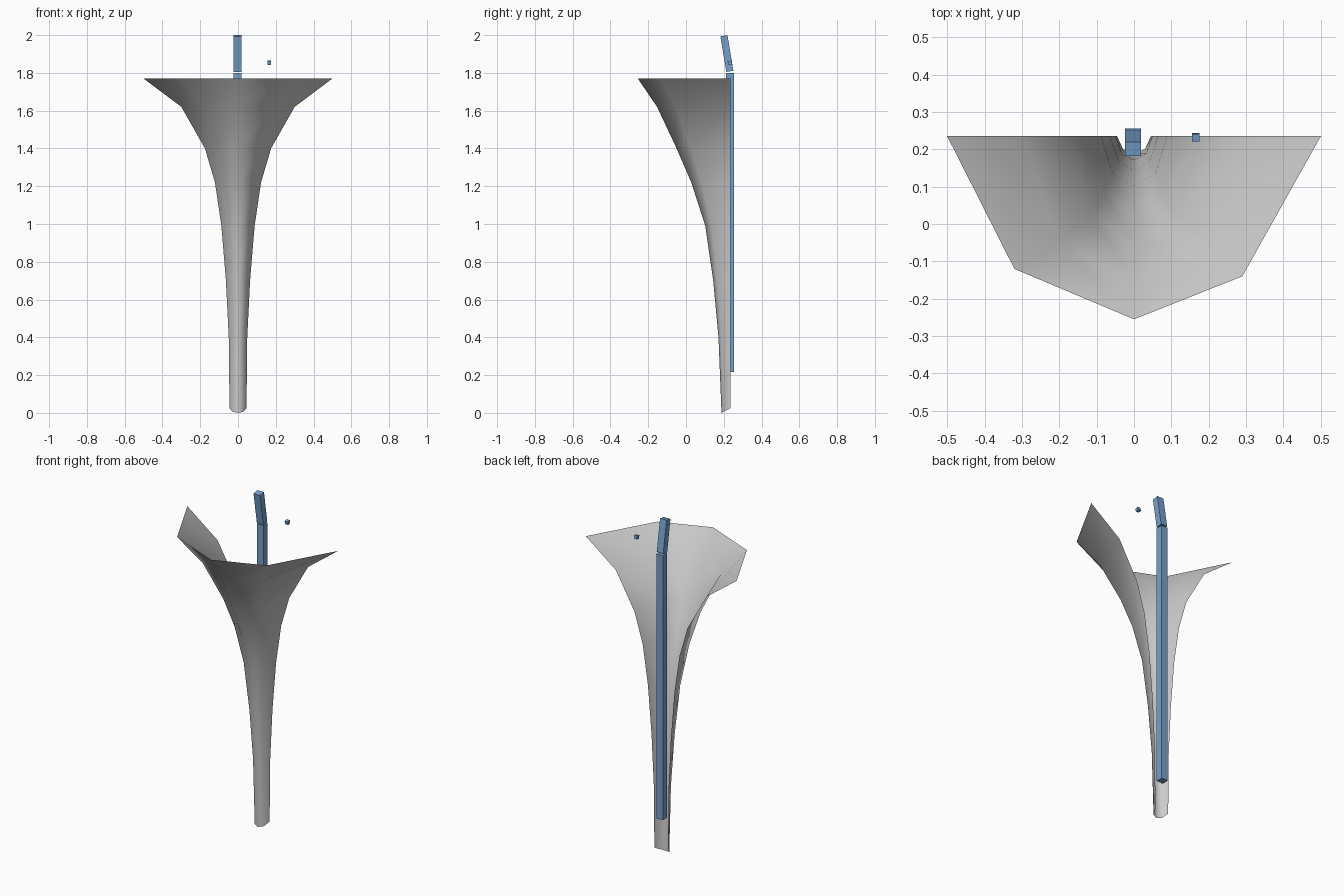
import bpy, bmesh, math
from mathutils import Matrix

if "Cube" in bpy.data.objects:
    bpy.data.objects.remove(bpy.data.objects["Cube"])


def material(name, rgb):
    m = bpy.data.materials.new(name)
    m.diffuse_color = (*rgb, 1)
    m.use_nodes = True
    m.node_tree.nodes["Principled BSDF"].inputs["Base Color"].default_value = m.diffuse_color
    return m


GREY = material("light grey", (0.60, 0.60, 0.60))
BLUE = material("steel blue", (0.18, 0.35, 0.60))


def finish(bm, name, mat, smooth=False):
    me = bpy.data.meshes.new(name)
    bm.to_mesh(me)
    bm.free()
    me.materials.append(mat)
    for p in me.polygons:
        p.use_smooth = smooth
    ob = bpy.data.objects.new(name, me)
    bpy.context.collection.objects.link(ob)
    return ob


def box(name, center, size, tilt=0):
    bm = bmesh.new()
    m = (Matrix.Translation(center) @ Matrix.Rotation(tilt, 4, 'X')
         @ Matrix.Diagonal((*size, 1)))
    bmesh.ops.create_cube(bm, size=1, matrix=m)
    return finish(bm, name, BLUE)


# Flared open sheet: each ring is height, half width and front depth
BACK = 0.235
rings = [(0.0, 0.045, 0.188), (0.40, 0.049, 0.172), (0.70, 0.064, 0.144),
         (0.99, 0.088, 0.102), (1.22, 0.122, 0.028), (1.40, 0.175, -0.050),
         (1.62, 0.300, -0.153), (1.77, 0.500, -0.255)]
bm = bmesh.new()
prev = None
for i, (z, w, front) in enumerate(rings):
    top = i == len(rings) - 1
    d = BACK - front
    lift = 0.025 if i == 0 else 0          # slanted foot
    left = (-0.64 if top else -0.65, 0.725 if top else 0.745)
    right = (0.58 if top else 0.65, 0.765 if top else 0.745)
    section = [(-1, 0), left, (0, 1), right, (1, 0)]
    row = [bm.verts.new((w * u, BACK - d * v, z + lift * (1 - v)))
           for u, v in section]
    if prev:
        for k in range(4):
            bm.faces.new((prev[k], prev[k + 1], row[k + 1], row[k]))
    prev = row
finish(bm, "flared_sheet", GREY, True)

# Back pole, tilted upper section and small side block
TILT = math.radians(9.5)
box("back_pole", (-0.003, 0.234, 1.008), (0.043, 0.042, 1.585))
box("tilted_pole_top", (-0.003, 0.2165, 1.9025), (0.043, 0.038, 0.191), TILT)
box("side_block", (0.165, 0.232, 1.854), (0.020, 0.020, 0.020), TILT)
